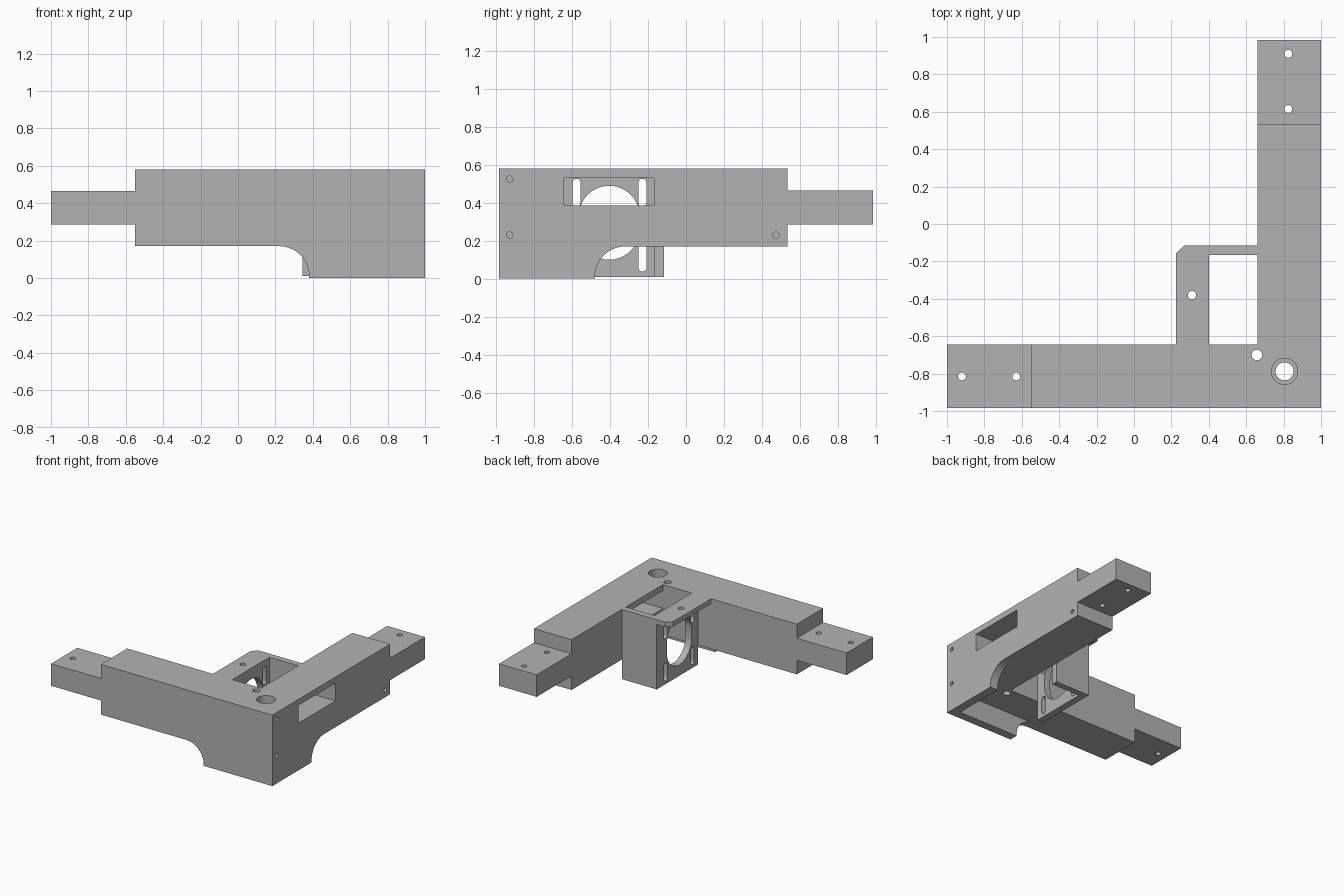
import bpy, bmesh
from math import sin, cos, pi

cube = bpy.data.objects.get("Cube")
if cube:
    bpy.data.objects.remove(cube)

grey = bpy.data.materials.new("plain grey")
grey.use_nodes = True
COLOUR = (0.45, 0.45, 0.45, 1)
grey.diffuse_color = COLOUR
grey.node_tree.nodes["Principled BSDF"].inputs["Base Color"].default_value = COLOUR

TOP, BELLY = 0.58, 0.17          # deck top and arm underside
OUT, INNER = -0.985, -0.645      # front and back faces of the x arm
SIDE = 0.66                      # inner face of the y arm


def prism(name, points, axis, low, high):
    """Extrude a 2D outline along x, y or z."""
    place = {"x": lambda p, h: (h, p[0], p[1]),
             "y": lambda p, h: (p[0], h, p[1]),
             "z": lambda p, h: (p[0], p[1], h)}[axis]
    bm = bmesh.new()
    ends = [[bm.verts.new(place(p, h)) for p in points] for h in (low, high)]
    bm.faces.new(ends[0])
    bm.faces.new(ends[1])
    n = len(points)
    for i in range(n):
        j = (i + 1) % n
        bm.faces.new((ends[0][i], ends[0][j], ends[1][j], ends[1][i]))
    bmesh.ops.recalc_face_normals(bm, faces=bm.faces)
    mesh = bpy.data.meshes.new(name)
    bm.to_mesh(mesh)
    bm.free()
    mesh.materials.append(grey)
    ob = bpy.data.objects.new(name, mesh)
    bpy.context.collection.objects.link(ob)
    return ob


def box(name, x, y, z):
    return prism(name, [(x[0], y[0]), (x[1], y[0]), (x[1], y[1]), (x[0], y[1])], "z", *z)


def arc(cx, cy, r, start, end, n):
    return [(cx + r * cos(start + (end - start) * i / n),
             cy + r * sin(start + (end - start) * i / n)) for i in range(n + 1)]


def circle(cx, cy, r, n=32):
    return arc(cx, cy, r, 0, 2 * pi, n)[:-1]


def stadium(cx, low, high, r):
    """Upright rounded slot outline."""
    return arc(cx, high - r, r, 0, pi, 20) + arc(cx, low + r, r, pi, 2 * pi, 20)


def combine(target, other, operation):
    mod = target.modifiers.new(operation, "BOOLEAN")
    mod.operation, mod.solver, mod.object = operation, "EXACT", other
    bpy.context.view_layer.objects.active = target
    bpy.ops.object.modifier_apply(modifier=mod.name)
    bpy.data.objects.remove(other)


# L-shaped deck
frame = prism("corner_bracket", [(-0.55, OUT), (1, OUT), (1, 0.535), (SIDE, 0.535),
                                 (SIDE, INNER), (-0.55, INNER)], "z", BELLY, TOP)

# Thin skirt walls under the corner, ending in a quarter arch
WALL, R = 0.07, 0.16
front = [(1, 0), (1, 0.2), (0.22, 0.2)] + arc(0.22, 0.01, R, pi / 2, 0, 16) + [(0.38, 0)]
side = [(OUT, 0), (OUT, 0.2), (-0.32, 0.2)] + arc(-0.32, 0.01, R, pi / 2, pi, 16) + [(-0.48, 0)]
parts = [prism("front_skirt", front, "y", OUT, OUT + WALL),
         prism("side_skirt", side, "x", 1 - WALL, 1)]

# Tenons at the arm ends
parts += [box("left_tenon", (-1, -0.5), (OUT, INNER), (0.285, 0.465)),
          box("back_tenon", (SIDE, 1), (0.5, 0.985), (0.285, 0.465))]

# Motor mount: slotted plate, closing wall and chamfered top flange
plate = box("mount_plate", (0.345, 0.40), (INNER, -0.115), (0.01, TOP))
hole_outlines = [stadium(-0.405, 0.10, 0.49, 0.16)]
for y in (-0.577, -0.23):
    for low in (0.037, 0.38):
        hole_outlines.append(stadium(y, low, low + 0.147, 0.021))
for outline in hole_outlines:
    combine(plate, prism("slot_cutter", outline, "x", 0.3, 0.45), "DIFFERENCE")
parts += [plate,
          box("mount_wall", (0.345, SIDE), (-0.165, -0.115), (0.01, TOP)),
          prism("mount_flange", [(0.225, INNER), (0.40, INNER), (0.40, -0.115),
                                 (0.27, -0.115), (0.225, -0.155)], "z", 0.54, TOP)]
for part in parts:
    combine(frame, part, "UNION")

# Window through the y arm
combine(frame, box("window_cutter", (0.6, 1.1), (INNER, -0.17), (0.385, 0.53)), "DIFFERENCE")

# Vertical bolt holes and the counterbored corner hole
bolts = [(-0.92, -0.815, 0.021), (-0.63, -0.815, 0.021), (0.825, 0.91, 0.021),
         (0.825, 0.615, 0.021), (0.31, -0.38, 0.022), (0.657, -0.70, 0.028),
         (0.805, -0.788, 0.048)]
for x, y, r in bolts:
    combine(frame, prism("bolt_cutter", circle(x, y, r), "z", -0.1, 0.7), "DIFFERENCE")
combine(frame, prism("counterbore", circle(0.805, -0.788, 0.07, 48), "z", 0.38, 0.7), "DIFFERENCE")

# Blind screw holes in the outer side face
for y, z in ((-0.93, 0.525), (-0.93, 0.23), (0.475, 0.23)):
    combine(frame, prism("screw_cutter", circle(y, z, 0.017, 24), "x", 0.9, 1.1), "DIFFERENCE")

# Smooth the curved walls, keep edges sharp
bpy.ops.object.select_all(action="DESELECT")
frame.select_set(True)
bpy.context.view_layer.objects.active = frame
bpy.ops.object.shade_smooth_by_angle()
